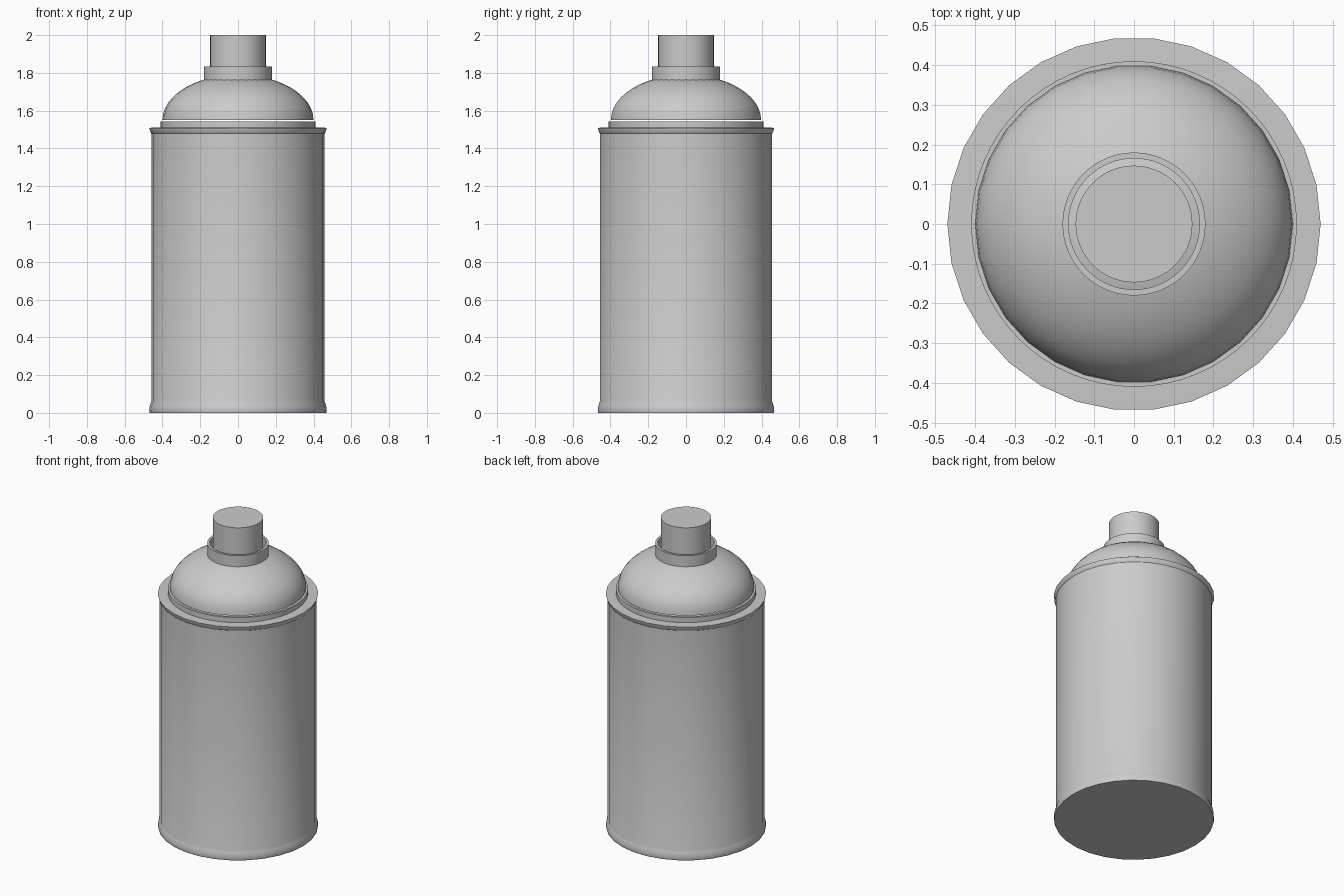
import bpy, bmesh, math

if "Cube" in bpy.data.objects:
    bpy.data.objects.remove(bpy.data.objects["Cube"])


def lathe(name, profile, sides, closed=False):
    """Spin (radius, z) points round the z axis; open ends are capped unless on the axis."""
    bm = bmesh.new()
    rings = []
    for r, z in profile:
        if r == 0:
            rings.append([bm.verts.new((0, 0, z))] * sides)
        else:
            rings.append([bm.verts.new((r * math.cos(math.tau * i / sides),
                                        r * math.sin(math.tau * i / sides), z))
                          for i in range(sides)])
    pairs = list(zip(rings, rings[1:]))
    if closed:
        pairs.append((rings[-1], rings[0]))
    for a, b in pairs:
        for i in range(sides):
            j = (i + 1) % sides
            bm.faces.new(list(dict.fromkeys((a[i], a[j], b[j], b[i]))))
    if not closed:
        for ring, (r, z) in ((rings[0][::-1], profile[0]), (rings[-1], profile[-1])):
            if r > 0:
                bm.faces.new(ring)
    bmesh.ops.recalc_face_normals(bm, faces=bm.faces)
    mesh = bpy.data.meshes.new(name)
    bm.to_mesh(mesh)
    bm.free()
    obj = bpy.data.objects.new(name, mesh)
    bpy.context.collection.objects.link(obj)
    bpy.ops.object.select_all(action='DESELECT')
    obj.select_set(True)
    bpy.context.view_layer.objects.active = obj
    bpy.ops.object.shade_smooth_by_angle(angle=math.radians(35))
    return obj


def tube(name, outer, inner, low, high):
    return lathe(name, [(outer, low), (outer, high), (inner, high), (inner, low)], 64, True)


# can body with flared foot and top rim
lathe("can_body", [(0.467, 0), (0.47, 0.01), (0.468, 0.03), (0.463, 0.05), (0.459, 0.06),
                   (0.459, 1.48), (0.463, 1.485), (0.468, 1.50), (0.47, 1.509),
                   (0.455, 1.51)], 30)

# thin seam ring under the dome
tube("seam_ring", 0.41, 0.395, 1.505, 1.543)

# domed shoulder
dome = [(0.40 * math.cos(a), 1.55 + 0.24 * math.sin(a))
        for a in (math.pi / 2 * i / 12 for i in range(12))]
lathe("dome_shoulder", dome + [(0, 1.79)], 30)

# valve collar and spray button
tube("valve_collar", 0.18, 0.165, 1.762, 1.835)
lathe("spray_button", [(0.147, 1.77), (0.147, 2.0)], 64)
